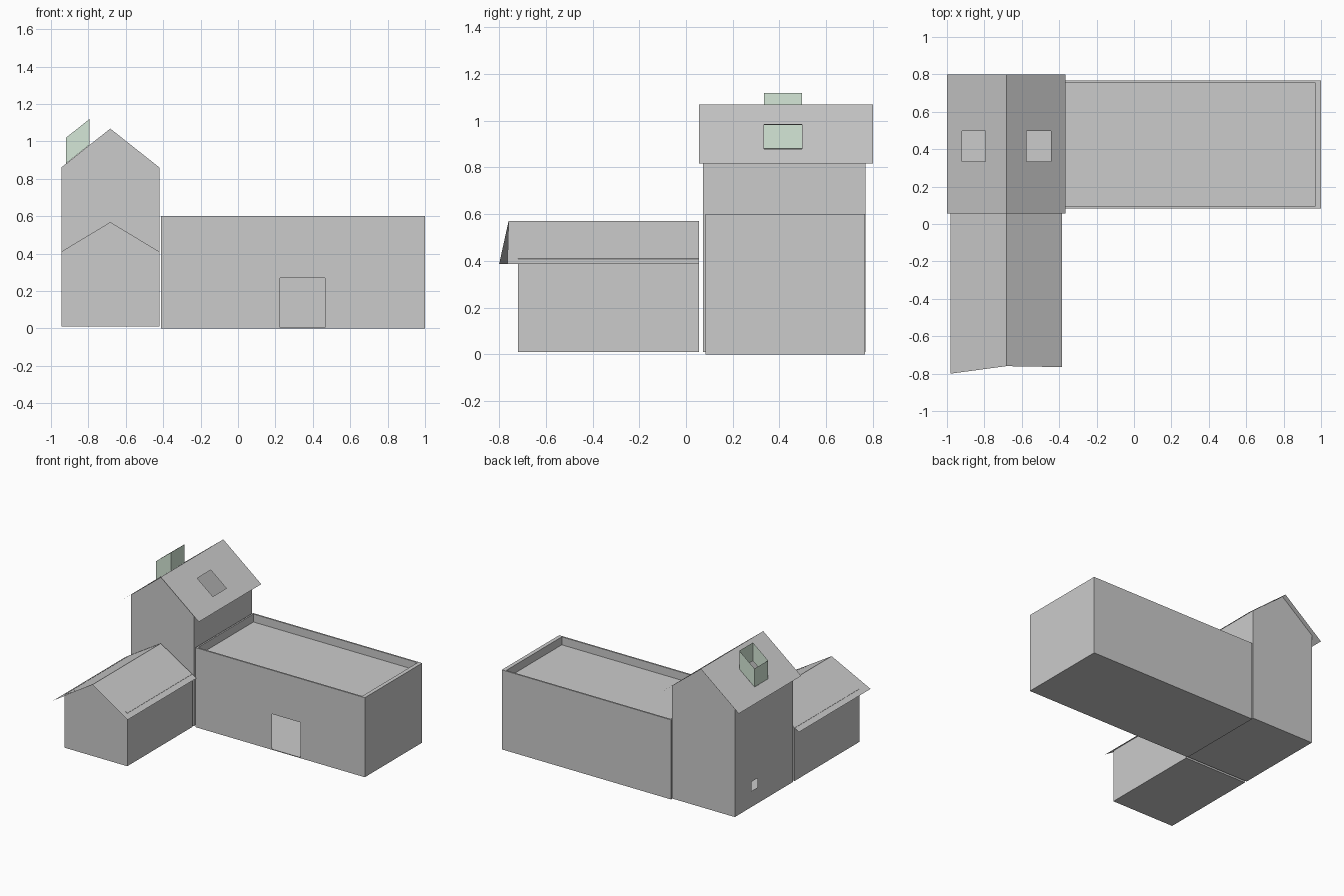
import bpy, bmesh

if "Cube" in bpy.data.objects:
    bpy.data.objects.remove(bpy.data.objects["Cube"])

RX = -0.683          # shared ridge line of both gabled buildings
X0, X1 = -0.945, -0.42


def build(name, verts, faces, up=False, mat=None):
    me = bpy.data.meshes.new(name)
    bm = bmesh.new()
    vs = [bm.verts.new(v) for v in verts]
    for f in faces:
        bm.faces.new([vs[i] for i in f])
    if up:
        bm.normal_update()
        for f in bm.faces:
            if f.normal.z < 0:
                f.normal_flip()
    else:
        bmesh.ops.recalc_face_normals(bm, faces=bm.faces[:])
    bm.to_mesh(me)
    bm.free()
    ob = bpy.data.objects.new(name, me)
    bpy.context.collection.objects.link(ob)
    if mat:
        me.materials.append(mat)
    return ob


def ring(a, b):
    """Four quads joining loop a to loop b."""
    return [(a[i], a[(i + 1) % 4], b[(i + 1) % 4], b[i]) for i in range(4)]


def gabled_body(name, y0, y1, z0, eave, ridge, window=None):
    prof = [(X0, z0), (X1, z0), (X1, eave), (RX, ridge), (X0, eave)]
    v = [(x, y, z) for y in (y0, y1) for x, z in prof]
    f = [(0, 1, 2, 3, 4), (5, 6, 7, 8, 9), (0, 1, 6, 5), (1, 2, 7, 6)]
    left = (0, 5, 9, 4)
    if window:           # small opening in the left wall
        a, b, c, d = window
        v += [(X0, a, c), (X0, b, c), (X0, b, d), (X0, a, d)]
        f += ring(left, (10, 11, 12, 13))
    else:
        f.append(left)
    return build(name, v, f)


def roof_slope(name, xe, ze, ridge, y_eave, y_ridge, y_back, hole=None):
    v = [(xe, y_eave, ze), (RX, y_ridge, ridge), (RX, y_back, ridge), (xe, y_back, ze)]
    if not hole:
        return build(name, v, [(0, 1, 2, 3)], up=True)
    xo, xi, a, b = hole

    def z(x):
        return ridge + (ze - ridge) * (x - RX) / (xe - RX)
    v += [(xo, a, z(xo)), (xi, a, z(xi)), (xi, b, z(xi)), (xo, b, z(xo))]
    return build(name, v, ring((0, 1, 2, 3), (4, 5, 6, 7)), up=True)


# Tower with skylight openings in both slopes
gabled_body("tower_walls", 0.073, 0.768, 0.01, 0.86, 1.068, (0.5, 0.57, 0.13, 0.2))
roof_slope("tower_roof_left", -1.0, 0.817, 1.07, 0.055, 0.055, 0.80, (-0.92, -0.793, 0.335, 0.497))
roof_slope("tower_roof_right", -0.366, 0.817, 1.07, 0.055, 0.055, 0.80, (-0.445, -0.575, 0.335, 0.497))

# Open shaft above the left opening
green = bpy.data.materials.new("pale_green")
green.diffuse_color = (0.66, 0.8, 0.68, 1)
green.use_nodes = True
green.node_tree.nodes["Principled BSDF"].inputs["Base Color"].default_value = green.diffuse_color
shaft = []
for h in (0, 0.138):
    shaft += [(x, y, z + h) for x, y, z in ((-0.92, 0.335, 0.881), (-0.793, 0.335, 0.982),
                                            (-0.793, 0.497, 0.982), (-0.92, 0.497, 0.881))]
build("roof_shaft", shaft, ring((0, 1, 2, 3), (4, 5, 6, 7)), mat=green)

# Low front wing, its roof slightly uneven at the front
gabled_body("wing_walls", -0.72, 0.055, 0.01, 0.41, 0.568)
roof_slope("wing_roof_left", -0.98, 0.387, 0.57, -0.80, -0.76, 0.055)
roof_slope("wing_roof_right", -0.385, 0.387, 0.57, -0.765, -0.76, 0.055)


# Flat-roofed hall: floor, walls, parapet, sunken roof and open doorway
def rect(x0, x1, y0, y1, z):
    return [(x0, y0, z), (x1, y0, z), (x1, y1, z), (x0, y1, z)]


v = (rect(-0.412, 1.0, 0.083, 0.767, 0) + rect(-0.412, 1.0, 0.083, 0.767, 0.6)
     + rect(-0.4, 0.97, 0.095, 0.755, 0.6) + rect(-0.4, 0.97, 0.095, 0.755, 0.54)
     + [(0.225, 0.083, 0.005), (0.465, 0.083, 0.005), (0.465, 0.083, 0.27), (0.225, 0.083, 0.27)])
base, top, rim, deck = [tuple(range(i, i + 4)) for i in (0, 4, 8, 12)]
faces = [base, deck] + ring(base, top)[1:] + ring(top, rim) + ring(rim, deck)
faces += ring((0, 1, 5, 4), (16, 17, 18, 19))
build("hall", v, faces)
